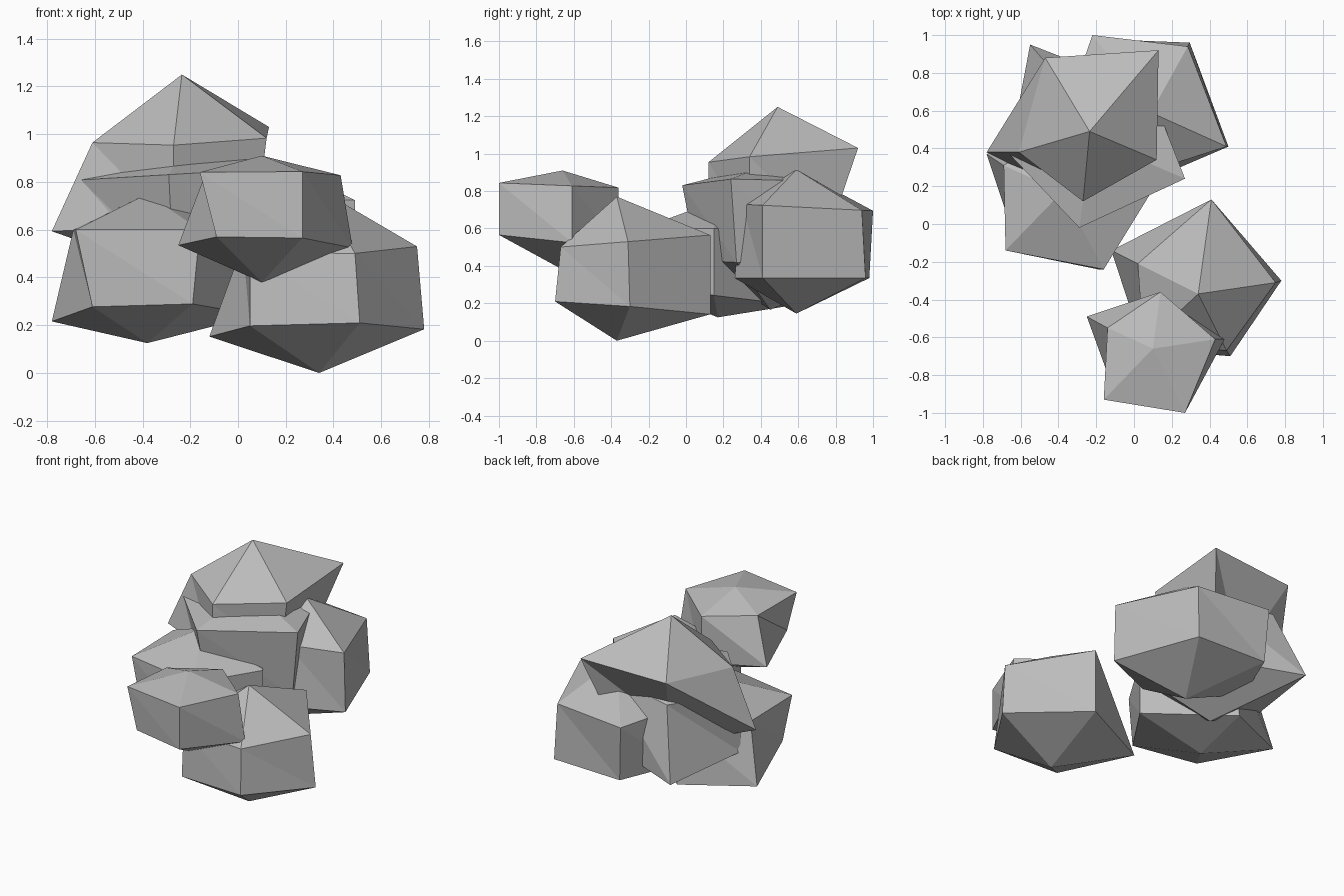
import bpy
import bmesh

cube = bpy.data.objects.get("Cube")
if cube:
    bpy.data.objects.remove(cube, do_unlink=True)

# One plain stone colour
stone = bpy.data.materials.new("grey stone")
stone.use_nodes = True
stone.diffuse_color = (0.5, 0.5, 0.5, 1)
shader = stone.node_tree.nodes["Principled BSDF"]
shader.inputs["Base Color"].default_value = stone.diffuse_color
shader.inputs["Roughness"].default_value = 0.9


def ring(bm, outline, center, height, slope):
    """Add a loop of corners lying on a tilted plane through the rock."""
    return [bm.verts.new((x, y, height
                          + slope[0] * (x - center[0])
                          + slope[1] * (y - center[1])))
            for x, y in outline]


def rock(name, center, peak, foot, shoulder, base, outline, shifts,
         shoulder_slope=(0, 0), base_slope=(0, 0)):
    """Five-sided boulder: pointed cap, upright walls, pointed underside.
    shifts moves single corners of the base loop away from the shoulder."""
    bm = bmesh.new()
    below = []
    for corner, (x, y) in enumerate(outline):
        dx, dy = shifts.get(corner, (0, 0))
        below.append((x + dx, y + dy))
    upper = ring(bm, outline, center, shoulder, shoulder_slope)
    lower = ring(bm, below, center, base, base_slope)
    top = bm.verts.new((*center, peak))
    bottom = bm.verts.new((*center, foot))
    count = len(outline)
    for i in range(count):
        j = (i + 1) % count
        bm.faces.new((upper[i], upper[j], top))
        # The twisted walls fold from the shoulder down to the next corner
        bm.faces.new((lower[j], upper[j], upper[i]))
        bm.faces.new((lower[i], lower[j], upper[i]))
        bm.faces.new((lower[j], lower[i], bottom))
    bmesh.ops.recalc_face_normals(bm, faces=bm.faces)
    mesh = bpy.data.meshes.new(name)
    bm.to_mesh(mesh)
    bm.free()
    mesh.materials.append(stone)
    obj = bpy.data.objects.new(name, mesh)
    bpy.context.collection.objects.link(obj)


# Corners run counter-clockwise: left, front left, front right, right, back
LEFT, FRONT_LEFT, FRONT_RIGHT, RIGHT, BACK = range(5)

# Large boulder resting on the ground at the front right
rock("ground_boulder", (.34, -.37), .77, 0, .525, .18,
     [(.02, -.21), (.05, -.64), (.49, -.67), (.75, -.31), (.41, .13)],
     {LEFT: (-.14, .07), FRONT_LEFT: (0, -.02), FRONT_RIGHT: (.02, -.03),
      RIGHT: (.03, .01)},
     shoulder_slope=(0, .08), base_slope=(.02, -.08))

# Smaller flat-topped boulder leaning over the front
rock("front_boulder", (.1, -.66), .91, .38, .83, .54,
     [(-.14, -.55), (-.16, -.93), (.27, -1), (.43, -.61), (.14, -.36)],
     {LEFT: (-.11, .06), FRONT_LEFT: (.07, 0), RIGHT: (.05, 0)},
     shoulder_slope=(0, -.04), base_slope=(-.03, -.09))

# Low boulder at the left
rock("left_boulder", (-.38, .17), .75, .125, .6, .24,
     [(-.69, .31), (-.68, -.14), (-.16, -.24), (.08, .15), (-.32, .55)],
     {LEFT: (-.09, .06), FRONT_LEFT: (.07, 0), FRONT_RIGHT: (-.03, 0),
      BACK: (-.02, .03)},
     base_slope=(0, -.12))

# Tall boulder in the middle of the stack
rock("middle_boulder", (-.22, .45), .95, .165, .835, .41,
     [(-.66, .37), (-.29, -.02), (.27, .24), (.09, .7), (-.42, .8)],
     {FRONT_LEFT: (.02, .08), RIGHT: (-.02, 0), FRONT_RIGHT: (-.06, .03),
      BACK: (-.13, .15)},
     shoulder_slope=(.06, 0), base_slope=(0, -.05))

# Boulder at the back right
rock("back_boulder", (.09, .59), .915, .145, .715, .335,
     [(-.36, .6), (.15, .3), (.49, .41), (.285, .94), (-.22, 1)],
     {FRONT_LEFT: (0, -.04), FRONT_RIGHT: (.01, 0), RIGHT: (.01, .02),
      BACK: (.02, -.02)},
     shoulder_slope=(0, -.05))

# Peaked boulder crowning the stack
rock("top_boulder", (-.235, .49), 1.25, .4, .985, .585,
     [(-.61, .38), (-.27, .12), (.12, .34), (.13, .92), (-.47, .88)],
     {LEFT: (-.17, 0), FRONT_RIGHT: (-.05, 0), RIGHT: (-.13, -.16),
      BACK: (.16, -.27)},
     shoulder_slope=(.03, .08), base_slope=(0, -.08))
